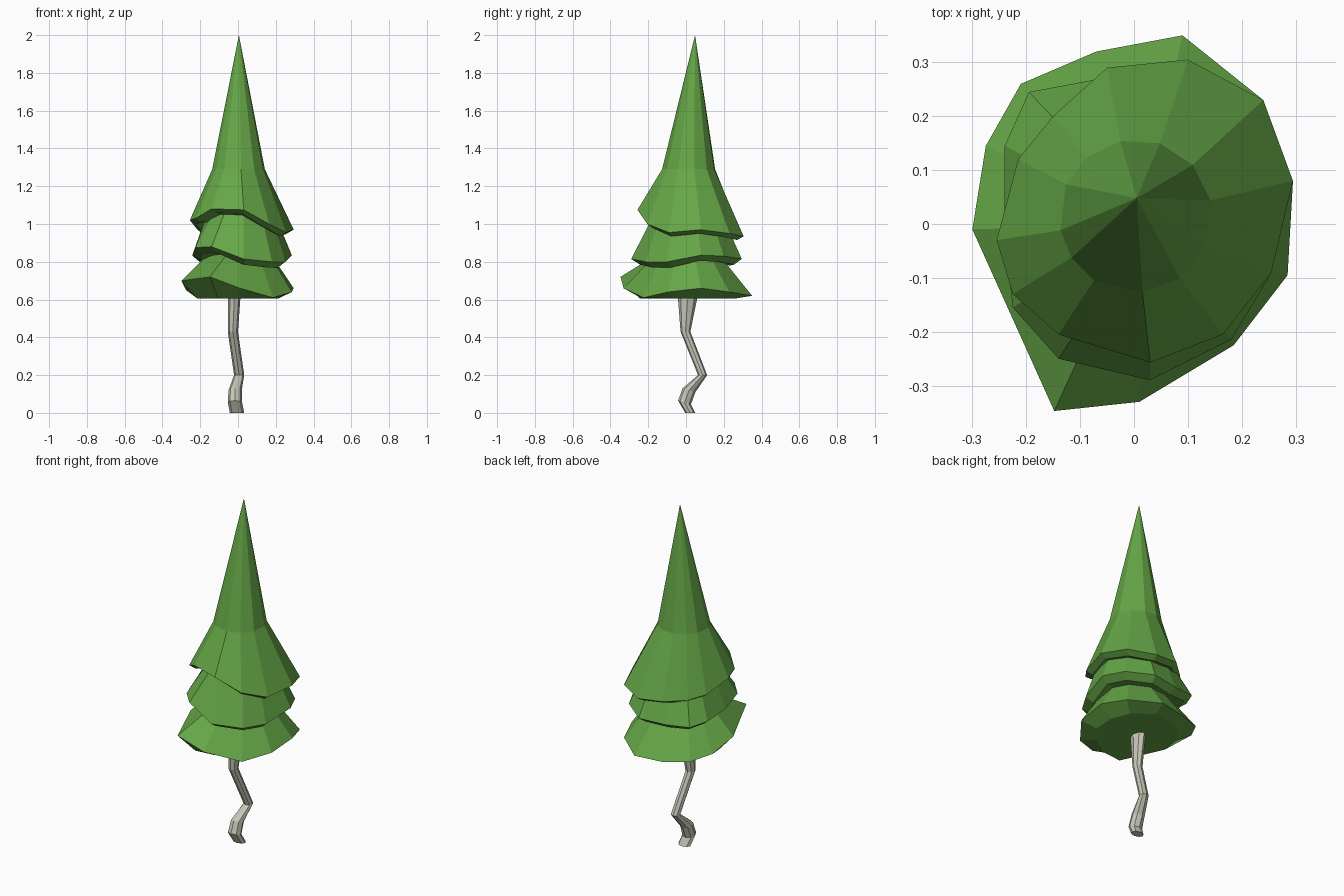
import bpy, bmesh, math

if "Cube" in bpy.data.objects:
    bpy.data.objects.remove(bpy.data.objects["Cube"])


def material(name, rgb):
    m = bpy.data.materials.new(name)
    m.diffuse_color = (*rgb, 1)
    m.use_nodes = True
    m.node_tree.nodes["Principled BSDF"].inputs["Base Color"].default_value = m.diffuse_color
    return m


GREEN = material("leaf green", (0.13, 0.38, 0.062))
BARK = material("pale bark", (0.58, 0.57, 0.48))


def skin(name, rings, mat, start=None, end=None):
    """Join equal-length rings of points; close each end with a point or a flat face."""
    bm = bmesh.new()
    rs = [[bm.verts.new(p) for p in r] for r in rings]
    n = len(rs[0])
    for a, b in zip(rs, rs[1:]):
        for i in range(n):
            j = (i + 1) % n
            bm.faces.new((a[i], a[j], b[j], b[i]))
    for ring, tip in ((rs[0], start), (rs[-1], end)):
        if tip:
            t = bm.verts.new(tip)
            for i in range(n):
                bm.faces.new((ring[i], ring[(i + 1) % n], t))
        else:
            bm.faces.new(ring)
    bmesh.ops.recalc_face_normals(bm, faces=bm.faces[:])
    me = bpy.data.meshes.new(name)
    bm.to_mesh(me)
    bm.free()
    me.materials.append(mat)
    ob = bpy.data.objects.new(name, me)
    bpy.context.collection.objects.link(ob)
    return ob


AXIS = (0.005, 0.02)


def scaled(rim, k, zfun, c=AXIS):
    return [(c[0] + (x - c[0]) * k, c[1] + (y - c[1]) * k, zfun(z)) for x, y, z in rim]


def collar(c, r, z, rim):
    """Round ring following the directions of the rim corners."""
    out = []
    for x, y, _ in rim:
        a = math.atan2(y - AXIS[1], x - AXIS[0])
        out.append((c[0] + r * math.cos(a), c[1] + r * math.sin(a), z))
    return out


# uneven skirt rims, clockwise from the left
low_rim = [(-.30, -.01, .70), (-.275, .145, .65), (-.21, .26, .63), (-.07, .32, .615),
           (.09, .35, .62), (.24, .23, .64), (.295, .08, .66), (.285, -.095, .64),
           (.185, -.225, .61), (.01, -.33, .66), (-.148, -.347, .72)]
mid_rim = [(-.24, -.02, .84), (-.24, .145, .83), (-.195, .245, .82), (-.06, .27, .81),
           (.10, .295, .815), (.23, .2, .83), (.285, .08, .835), (.25, -.10, .80),
           (.18, -.215, .80), (.03, -.29, .815), (-.14, -.25, .88), (-.225, -.155, .875)]
top_rim = [(-.255, -.03, 1.02), (-.215, .12, .97), (-.15, .2, .95), (-.05, .29, .95),
           (.10, .305, .935), (.24, .23, .95), (.295, .08, .97), (.255, -.09, .955),
           (.165, -.205, 1.0), (.03, -.257, 1.075), (-.14, -.205, 1.08), (-.225, -.13, 1.03)]

# bottom skirt with a nearly flat underside
skin("bottom_skirt", [scaled(low_rim, .72, lambda z: .605), low_rim,
                      collar((.01, 0.01), .16, .85, low_rim)], GREEN,
     start=(0, .02, .612), end=(.005, .03, 1.0))

# middle skirt
skin("middle_skirt", [scaled(mid_rim, .85, lambda z: z - .03), mid_rim,
                      collar((.015, .015), .18, 1.06, mid_rim)], GREEN,
     start=(0, .02, .82), end=(.005, .03, 1.2))

# top skirt and long spire
skin("top_spire", [scaled(top_rim, .88, lambda z: z - .02), top_rim,
                   collar((.003, .015), .142, 1.29, top_rim)], GREEN,
     start=(0, .02, 1.02), end=(.005, .048, 2.0))

# crooked trunk: centre x, y, z, half width, half depth, tilt
path = [(-.005, .022, 0, .038, .026, 0), (-.016, -.008, .055, .038, .034, -.3),
        (-.015, .016, .12, .035, .034, -.3), (.006, .088, .2, .027, .024, 0),
        (-.027, -.003, .43, .027, .026, 0), (-.02, .008, .6, .032, .05, 0),
        (-.02, .01, .7, .032, .05, 0)]
rings = []
for x, y, z, w, d, t in path:
    angles = [math.tau * i / 8 for i in range(8)]
    rings.append([(x + w * math.cos(a), y + d * math.sin(a), z + t * d * math.sin(a))
                  for a in angles])
skin("trunk", rings, BARK)
